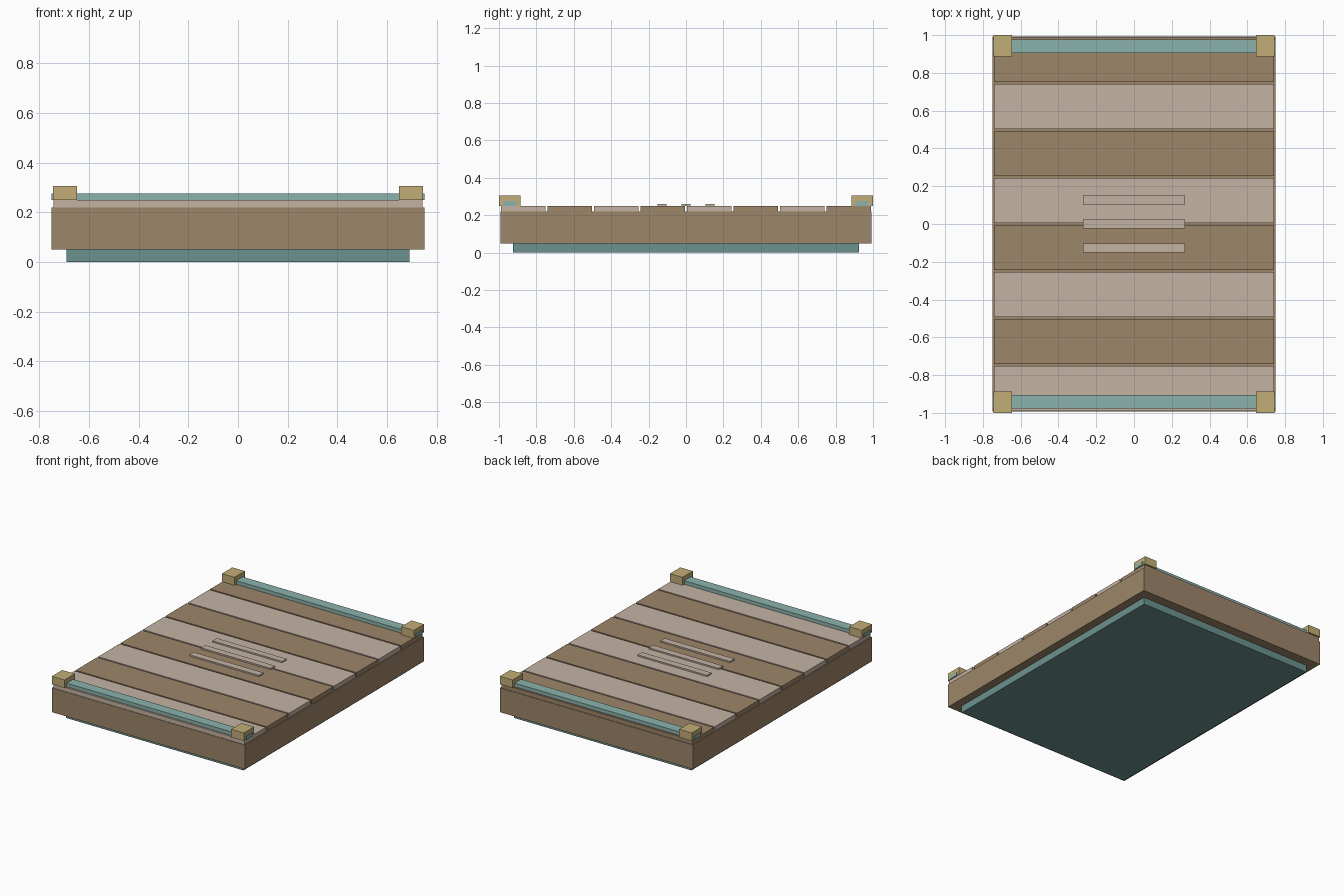
import bpy

cube = bpy.data.objects.get("Cube")
if cube:
    bpy.data.objects.remove(cube, do_unlink=True)


def material(name, rgb):
    """Flat material from 0-255 display values, stored as linear."""
    linear = [((c / 255 + 0.055) / 1.055) ** 2.4 for c in rgb]
    mat = bpy.data.materials.new(name)
    mat.use_nodes = True
    mat.diffuse_color = (*linear, 1)
    mat.node_tree.nodes["Principled BSDF"].inputs["Base Color"].default_value = (*linear, 1)
    return mat


brown = material("brown wood", (158, 134, 106))
pale = material("pale wood", (196, 179, 163))
dark_teal = material("dark teal", (108, 146, 143))
light_teal = material("light teal", (139, 178, 172))
gold = material("brass", (195, 174, 120))


def box(name, x, y, z, mat):
    """Box spanning the (low, high) pairs on each axis."""
    verts = [(a, b, c) for a in x for b in y for c in z]
    faces = [(0, 1, 3, 2), (4, 6, 7, 5), (0, 4, 5, 1),
             (2, 3, 7, 6), (0, 2, 6, 4), (1, 5, 7, 3)]
    mesh = bpy.data.meshes.new(name)
    mesh.from_pydata(verts, [], faces)
    mesh.materials.append(mat)
    obj = bpy.data.objects.new(name, mesh)
    bpy.context.collection.objects.link(obj)
    return obj


def around(centre, half):
    return (centre - half, centre + half)


# Recessed plinth and main body
box("plinth", around(0, 0.69), around(0, 0.925), (0, 0.05), dark_teal)
box("body", around(0, 0.75), around(0, 0.993), (0.05, 0.22), brown)

# Deck planks in alternating wood, front to back
PLANKS, PITCH = 8, 0.2487
for i in range(PLANKS):
    y = (i - (PLANKS - 1) / 2) * PITCH
    box(f"plank_{i + 1}", around(0, 0.742), around(y, 0.119), (0.22, 0.25),
        brown if i % 2 else pale)

# Thin raised slats in the middle of the deck
for i in (-1, 0, 1):
    box(f"centre_slat_{i + 2}", around(0, 0.27), around(i * 0.128, 0.024),
        (0.25, 0.26), pale)

# End rails with a block over each corner
for end, sy in (("front", -1), ("back", 1)):
    box(f"{end}_rail", around(0, 0.75), around(sy * 0.941, 0.036), (0.25, 0.275), light_teal)
    for side, sx in (("right", -1), ("left", 1)):
        box(f"{end}_{side}_corner_block", around(sx * 0.696, 0.049),
            around(sy * 0.943, 0.057), (0.25, 0.306), gold)
